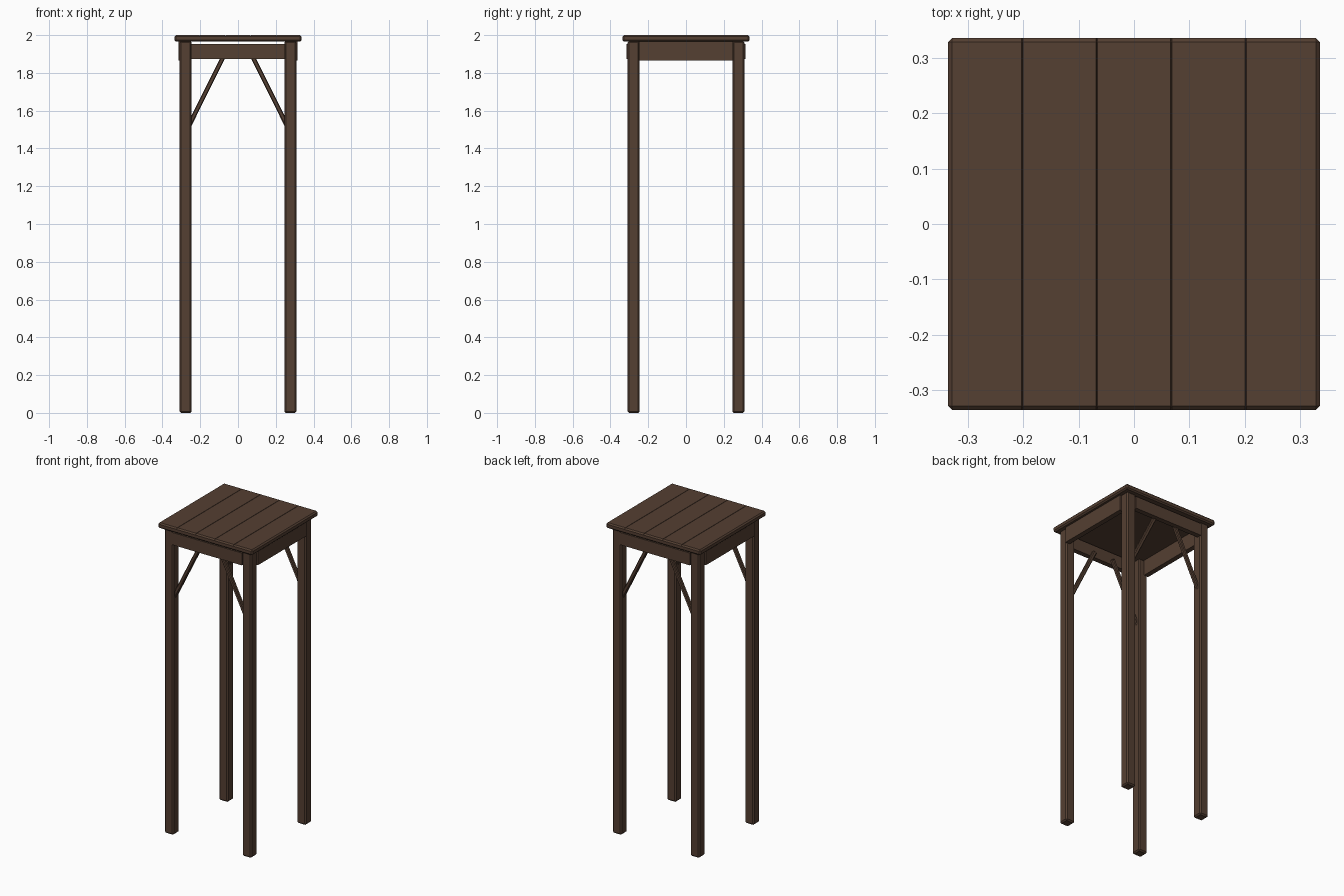
import bpy, bmesh
from mathutils import Vector

default = bpy.data.objects.get("Cube")
if default:
    bpy.data.objects.remove(default, do_unlink=True)

# Single dark wood colour
wood = bpy.data.materials.new("dark_brown_wood")
wood.use_nodes = True
colour = (0.089, 0.050, 0.032, 1.0)
wood.diffuse_color = colour
wood.node_tree.nodes["Principled BSDF"].inputs["Base Color"].default_value = colour


def finish(name, bm):
    bmesh.ops.recalc_face_normals(bm, faces=bm.faces)
    mesh = bpy.data.meshes.new(name)
    bm.to_mesh(mesh)
    bm.free()
    mesh.materials.append(wood)
    obj = bpy.data.objects.new(name, mesh)
    bpy.context.scene.collection.objects.link(obj)
    return obj


def box_mesh(size, chamfer):
    bm = bmesh.new()
    bmesh.ops.create_cube(bm, size=1)
    bmesh.ops.scale(bm, vec=size, verts=bm.verts)
    if chamfer:
        bmesh.ops.bevel(bm, geom=bm.edges[:], offset=chamfer,
                        segments=1, affect='EDGES')
    return bm


def box(name, low, high, chamfer=0.0):
    low, high = Vector(low), Vector(high)
    obj = finish(name, box_mesh(high - low, chamfer))
    obj.location = (low + high) / 2
    return obj


def bar(name, start, end, width, chamfer):
    start, end = Vector(start), Vector(end)
    span = end - start
    obj = finish(name, box_mesh((width, width, span.length), chamfer))
    obj.location = (start + end) / 2
    obj.rotation_euler = span.to_track_quat('Z', 'Y').to_euler()
    return obj


TOP = 0.336      # half width of the table top
UNDER = 1.965    # underside of the top
LEG = 0.277      # leg centre
HALF = 0.032     # half leg width
INNER = LEG - HALF
FACE = 0.315     # outer face of the aprons

# Plank top: chamfered slab with shallow V grooves along its depth
slab = box_mesh((TOP * 2, TOP * 2, 2 - UNDER), 0.008)
plank = TOP * 2 / 5
seams = [(i - 1.5) * plank for i in range(4)]
for seam in seams:
    for shift in (-0.0015, 0, 0.0015):
        bmesh.ops.bisect_plane(slab, geom=slab.verts[:] + slab.edges[:] + slab.faces[:],
                               plane_co=(seam + shift, 0, 0), plane_no=(1, 0, 0))
for v in slab.verts:
    if v.co.z > 0.016 and any(abs(v.co.x - s) < 0.0005 for s in seams):
        v.co.z -= 0.005
finish("plank_top", slab).location.z = (2 + UNDER) / 2

# Legs and diagonal braces
for sy, depth in ((-1, "front"), (1, "back")):
    for sx, side in ((-1, "right"), (1, "left")):
        x, y = sx * LEG, sy * LEG
        box(f"{depth}_{side}_leg", (x - HALF, y - HALF, 0),
            (x + HALF, y + HALF, UNDER + 0.003), 0.008)
        bar(f"{depth}_{side}_brace", (sx * 0.262, y, 1.515),
            (sx * 0.068, y, 1.905), 0.024, 0.005)

# Aprons between the legs, standing slightly proud of them
for s, depth, side in ((-1, "front", "right"), (1, "back", "left")):
    ys = sorted((s * FACE, s * (FACE - 0.032)))
    box(f"{depth}_apron", (-INNER - 0.003, ys[0], 1.873), (INNER + 0.003, ys[1], 1.952))
    box(f"{side}_apron", (ys[0], -INNER - 0.003, 1.866), (ys[1], INNER + 0.003, UNDER))
